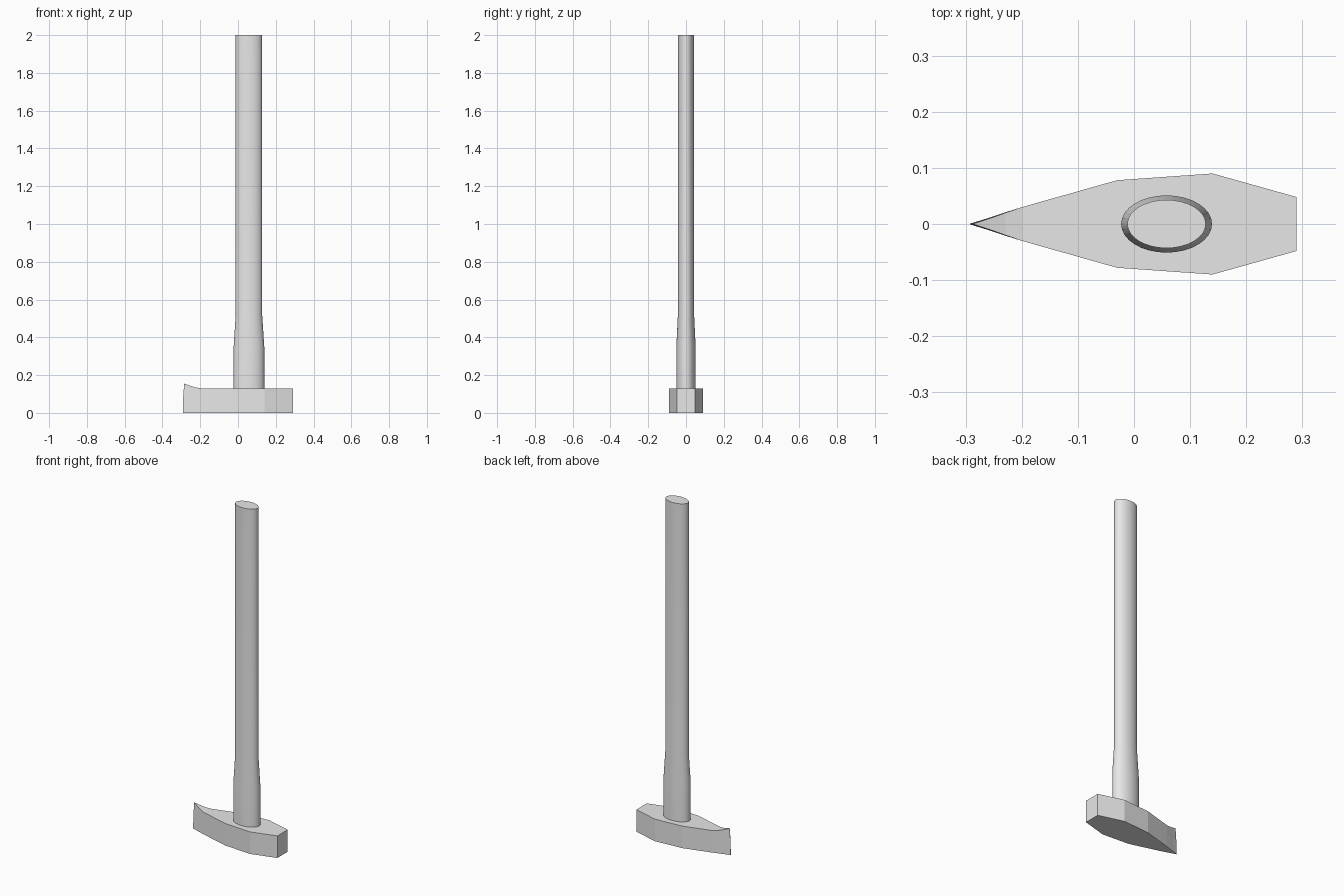
import bpy, bmesh, math

default = bpy.data.objects.get("Cube")
if default:
    bpy.data.objects.remove(default, do_unlink=True)

grey = bpy.data.materials.new("plain_grey")
grey.use_nodes = True
grey.diffuse_color = (0.8, 0.8, 0.8, 1)
grey.node_tree.nodes["Principled BSDF"].inputs["Base Color"].default_value = (0.8, 0.8, 0.8, 1)


def loft(name, rings, smooth_angle):
    """Join closed rings of points with quads and cap both ends."""
    bm = bmesh.new()
    loops = [[bm.verts.new(p) for p in ring] for ring in rings]
    for a, b in zip(loops, loops[1:]):
        for i in range(len(a)):
            j = (i + 1) % len(a)
            bm.faces.new((a[i], a[j], b[j], b[i]))
    bm.faces.new(loops[0])
    bm.faces.new(loops[-1])
    bmesh.ops.recalc_face_normals(bm, faces=bm.faces)
    mesh = bpy.data.meshes.new(name)
    bm.to_mesh(mesh)
    bm.free()
    mesh.materials.append(grey)
    obj = bpy.data.objects.new(name, mesh)
    bpy.context.collection.objects.link(obj)
    bpy.ops.object.select_all(action='DESELECT')
    obj.select_set(True)
    bpy.context.view_layer.objects.active = obj
    if smooth_angle:
        bpy.ops.object.shade_smooth_by_angle(angle=math.radians(smooth_angle))
    return obj


# Handle: oval shaft that swells towards the head
def oval(rx, ry, z, sides=32):
    angles = [2 * math.pi * i / sides for i in range(sides)]
    return [(0.058 + rx * math.cos(a), ry * math.sin(a), z) for a in angles]


loft("handle", [oval(0.081, 0.051, 0.02), oval(0.081, 0.051, 0.35),
                oval(0.07, 0.043, 0.52), oval(0.07, 0.043, 2.0)], 40)


# Head: square face at the left, tapering to an upswept blade at the right
def section(x_bottom, x_middle, x_top, half, top):
    side = [(x_bottom, 0), (x_middle, top * 0.55), (x_top, top)]
    return ([(x, -half, z) for x, z in side]
            + [(x, half, z) for x, z in reversed(side)])


stations = [
    (0.29, 0.29, 0.29, 0.048, 0.13),
    (0.14, 0.14, 0.14, 0.09, 0.13),
    (-0.03, -0.03, -0.03, 0.078, 0.13),
    (-0.2, -0.2, -0.2, 0.03, 0.13),
    (-0.232, -0.231, -0.229, 0.02, 0.136),
    (-0.262, -0.26, -0.257, 0.01, 0.145),
    (-0.292, -0.29, -0.285, 0.0008, 0.155),
]
loft("hammer_head", [section(*s) for s in stations], 0)
